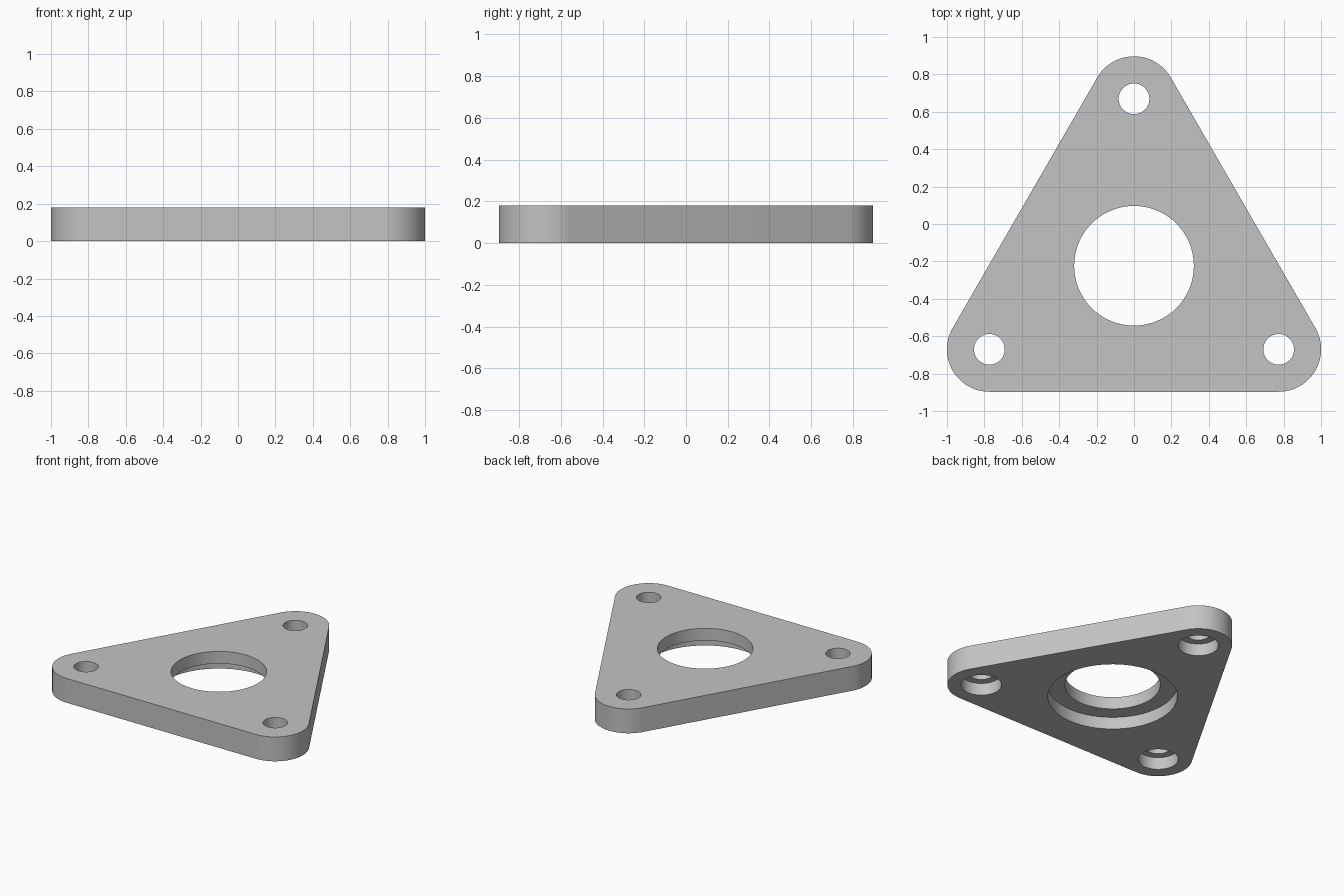
import bpy
import bmesh
from math import cos, sin, pi, radians
from mathutils import Vector

THICK = 0.18          # plate thickness
STEP = 0.09           # depth of the recesses in the underside
ROUND = 0.227         # corner radius
REACH = 0.893         # centre to corner holes
CENTRE = Vector((0, -0.2235, 0))

cube = bpy.data.objects.get("Cube")
if cube:
    bpy.data.objects.remove(cube, do_unlink=True)

# Single grey material
grey = bpy.data.materials.new("plain grey")
grey.use_nodes = True
colour = (0.55, 0.55, 0.55, 1)
grey.diffuse_color = colour
grey.node_tree.nodes["Principled BSDF"].inputs["Base Color"].default_value = colour


def polar(angle, radius):
    return Vector((cos(angle), sin(angle), 0)) * radius


def prism(name, outline, bottom, top):
    """Extrude a closed outline between two heights."""
    bm = bmesh.new()
    face = bm.faces.new([bm.verts.new((p.x, p.y, bottom)) for p in outline])
    result = bmesh.ops.extrude_face_region(bm, geom=[face])
    verts = [v for v in result["geom"] if isinstance(v, bmesh.types.BMVert)]
    bmesh.ops.translate(bm, verts=verts, vec=(0, 0, top - bottom))
    bmesh.ops.recalc_face_normals(bm, faces=bm.faces)
    mesh = bpy.data.meshes.new(name)
    bm.to_mesh(mesh)
    bm.free()
    mesh.materials.append(grey)
    obj = bpy.data.objects.new(name, mesh)
    bpy.context.collection.objects.link(obj)
    return obj


def circle(centre, radius, steps=64):
    return [centre + polar(2 * pi * i / steps, radius) for i in range(steps)]


# Rounded triangular plate
directions = [radians(a) for a in (90, 210, 330)]
corners = [CENTRE + polar(d, REACH) for d in directions]
outline = [c + polar(d + radians(a), ROUND)
           for c, d in zip(corners, directions) for a in range(-60, 61, 5)]
plate = prism("triangular_plate", outline, 0, THICK)

# Stepped holes: narrow through hole, wider recess from below
holes = [(CENTRE, 0.32, 0.434)] + [(c, 0.082, 0.135) for c in corners]
cutters = []
for centre, narrow, wide in holes:
    cutters.append(prism("through_cutter", circle(centre, narrow), -0.1, THICK + 0.1))
    cutters.append(prism("recess_cutter", circle(centre, wide), -0.1, STEP))

bpy.ops.object.select_all(action='DESELECT')
bpy.context.view_layer.objects.active = plate
plate.select_set(True)
for cutter in cutters:
    cutter.hide_render = True
    cut = plate.modifiers.new("cut", 'BOOLEAN')
    cut.operation = 'DIFFERENCE'
    cut.solver = 'EXACT'
    cut.object = cutter
    bpy.ops.object.modifier_apply(modifier=cut.name)
    bpy.data.objects.remove(cutter, do_unlink=True)

bpy.ops.object.shade_smooth_by_angle(angle=radians(30))
